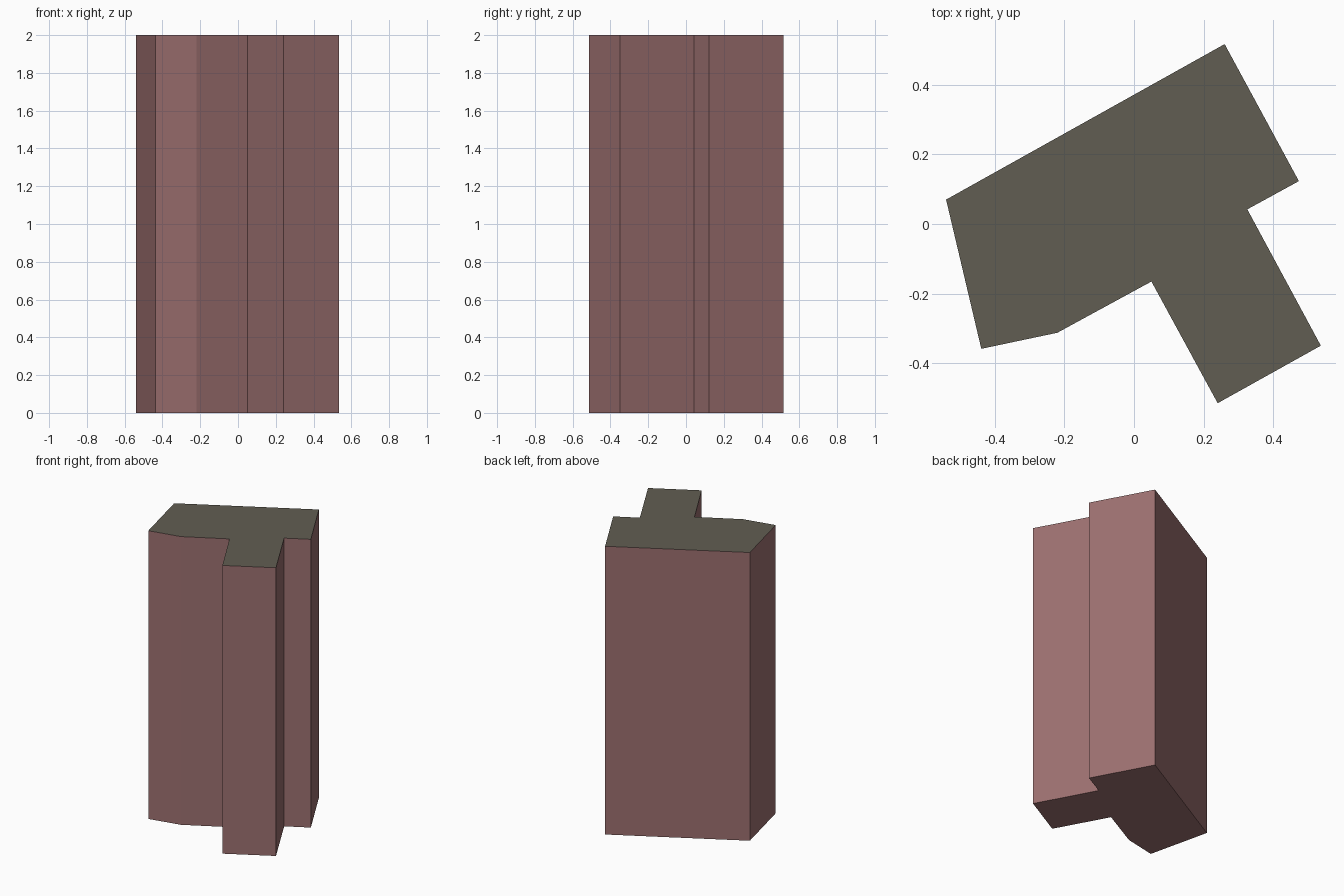
import bpy, bmesh
from mathutils import Vector

if "Cube" in bpy.data.objects:
    bpy.data.objects.remove(bpy.data.objects["Cube"])

HEIGHT = 2.0

# Building footprint, counter-clockwise seen from above
FOOTPRINT = [(-0.539, 0.070), (-0.438, -0.358), (-0.220, -0.312),
             (0.050, -0.165), (0.240, -0.514), (0.536, -0.349),
             (0.325, 0.042), (0.473, 0.123), (0.260, 0.516)]


def material(name, colour):
    mat = bpy.data.materials.new(name)
    mat.diffuse_color = (*colour, 1.0)
    mat.use_nodes = True
    mat.node_tree.nodes["Principled BSDF"].inputs["Base Color"].default_value = mat.diffuse_color
    return mat


# Footprint extruded to full height
bm = bmesh.new()
base = bm.faces.new([bm.verts.new((x, y, 0)) for x, y in FOOTPRINT])
extruded = bmesh.ops.extrude_face_region(bm, geom=[base], use_keep_orig=True)
top_verts = [g for g in extruded["geom"] if isinstance(g, bmesh.types.BMVert)]
bmesh.ops.translate(bm, verts=top_verts, vec=Vector((0, 0, HEIGHT)))
bmesh.ops.recalc_face_normals(bm, faces=bm.faces)

# Walls and underside use slot 0, flat roof uses slot 1
for face in bm.faces:
    face.material_index = 1 if face.normal.z > 0.5 else 0

mesh = bpy.data.meshes.new("building_block")
bm.to_mesh(mesh)
bm.free()
mesh.materials.append(material("wall_red_brown", (0.33, 0.16, 0.16)))
mesh.materials.append(material("roof_olive_grey", (0.12, 0.11, 0.085)))
building = bpy.data.objects.new("building_block", mesh)
bpy.context.collection.objects.link(building)
